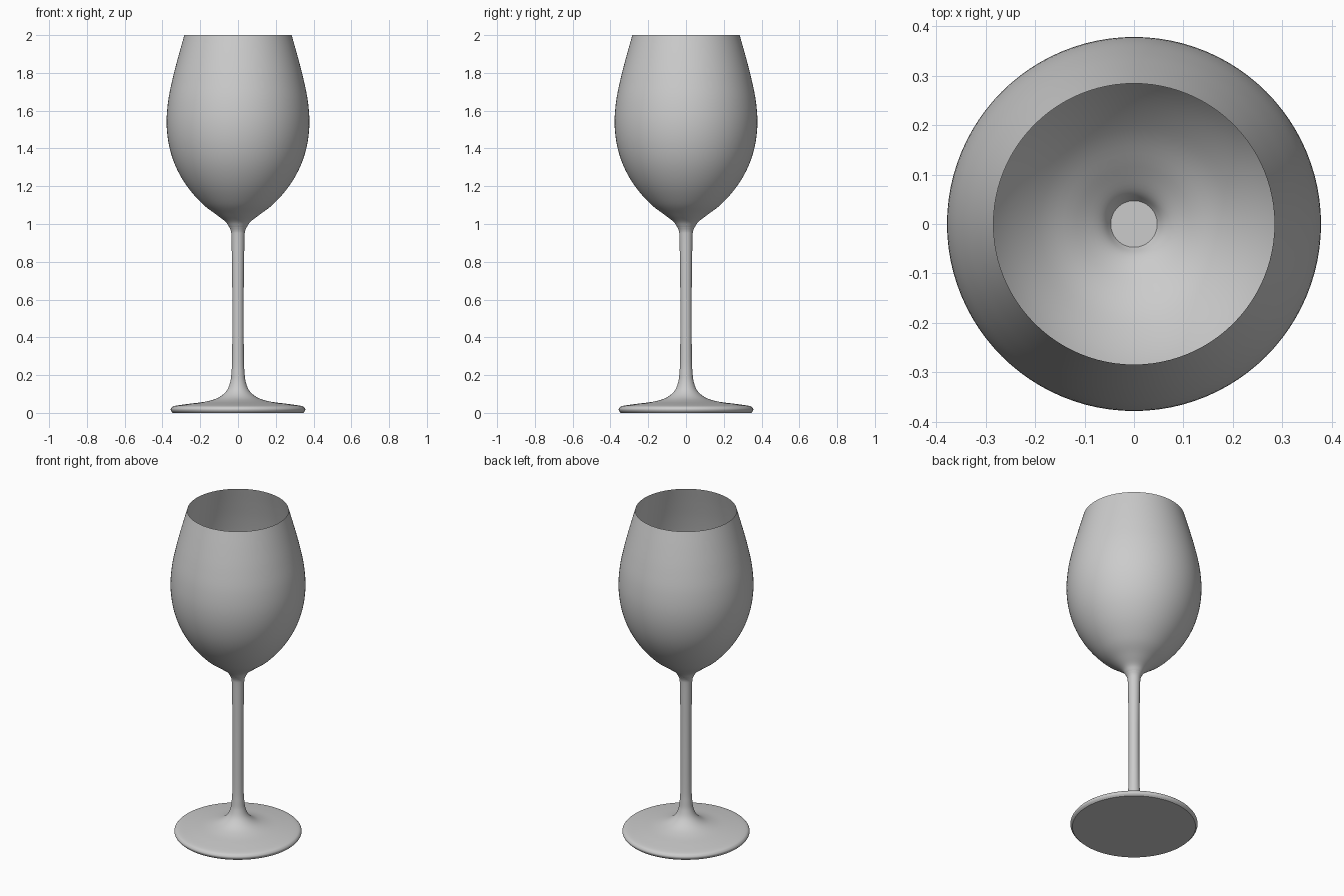
import bpy, bmesh, math
from mathutils import Vector

if "Cube" in bpy.data.objects:
    bpy.data.objects.remove(bpy.data.objects["Cube"])

SEGMENTS = 96


def smooth_profile(points, steps=5):
    """Catmull-Rom curve through (radius, height) points."""
    pts = [Vector(p) for p in points]
    pts = [2 * pts[0] - pts[1]] + pts + [2 * pts[-1] - pts[-2]]
    out = []
    for i in range(1, len(pts) - 2):
        a, b, c, d = pts[i - 1:i + 3]
        for s in range(steps):
            t = s / steps
            out.append(0.5 * (2 * b + (c - a) * t + (2 * a - 5 * b + 4 * c - d) * t ** 2
                              + (3 * b - a - 3 * c + d) * t ** 3))
    out.append(pts[-2])
    return out


def lathe(name, profile, cap_bottom=False, cap_top=False):
    """Revolve a profile about z, listed from bottom to top."""
    bm = bmesh.new()
    angles = [2 * math.pi * i / SEGMENTS for i in range(SEGMENTS)]
    rings = [[bm.verts.new((r * math.cos(a), r * math.sin(a), z)) for a in angles]
             for r, z in profile]
    for low, high in zip(rings, rings[1:]):
        for i in range(SEGMENTS):
            j = (i + 1) % SEGMENTS
            bm.faces.new((low[i], low[j], high[j], high[i]))
    if cap_bottom:
        bm.faces.new(rings[0][::-1])
    if cap_top:
        bm.faces.new(rings[-1])
    mesh = bpy.data.meshes.new(name)
    bm.to_mesh(mesh)
    bm.free()
    obj = bpy.data.objects.new(name, mesh)
    bpy.context.collection.objects.link(obj)
    bpy.ops.object.select_all(action='DESELECT')
    obj.select_set(True)
    bpy.context.view_layer.objects.active = obj
    bpy.ops.object.shade_smooth_by_angle(angle=math.radians(40))
    return obj


# Foot and stem: flat underside, rounded lip, flared neck, flat top
lathe("foot_and_stem", smooth_profile([
    (0.345, 0.0), (0.355, 0.012), (0.354, 0.025), (0.335, 0.037),
    (0.26, 0.048), (0.17, 0.06), (0.105, 0.08), (0.062, 0.115),
    (0.042, 0.16), (0.035, 0.21), (0.031, 0.3), (0.03, 0.6),
    (0.033, 0.85), (0.035, 0.94), (0.038, 0.965), (0.047, 0.985)]),
    cap_bottom=True, cap_top=True)

# Bowl: thin open shell
lathe("bowl", smooth_profile([
    (0.047, 0.985), (0.067, 1.013), (0.115, 1.05), (0.19, 1.108),
    (0.27, 1.2), (0.33, 1.305), (0.365, 1.415), (0.378, 1.53),
    (0.37, 1.65), (0.346, 1.77), (0.315, 1.89), (0.284, 2.0)]))
